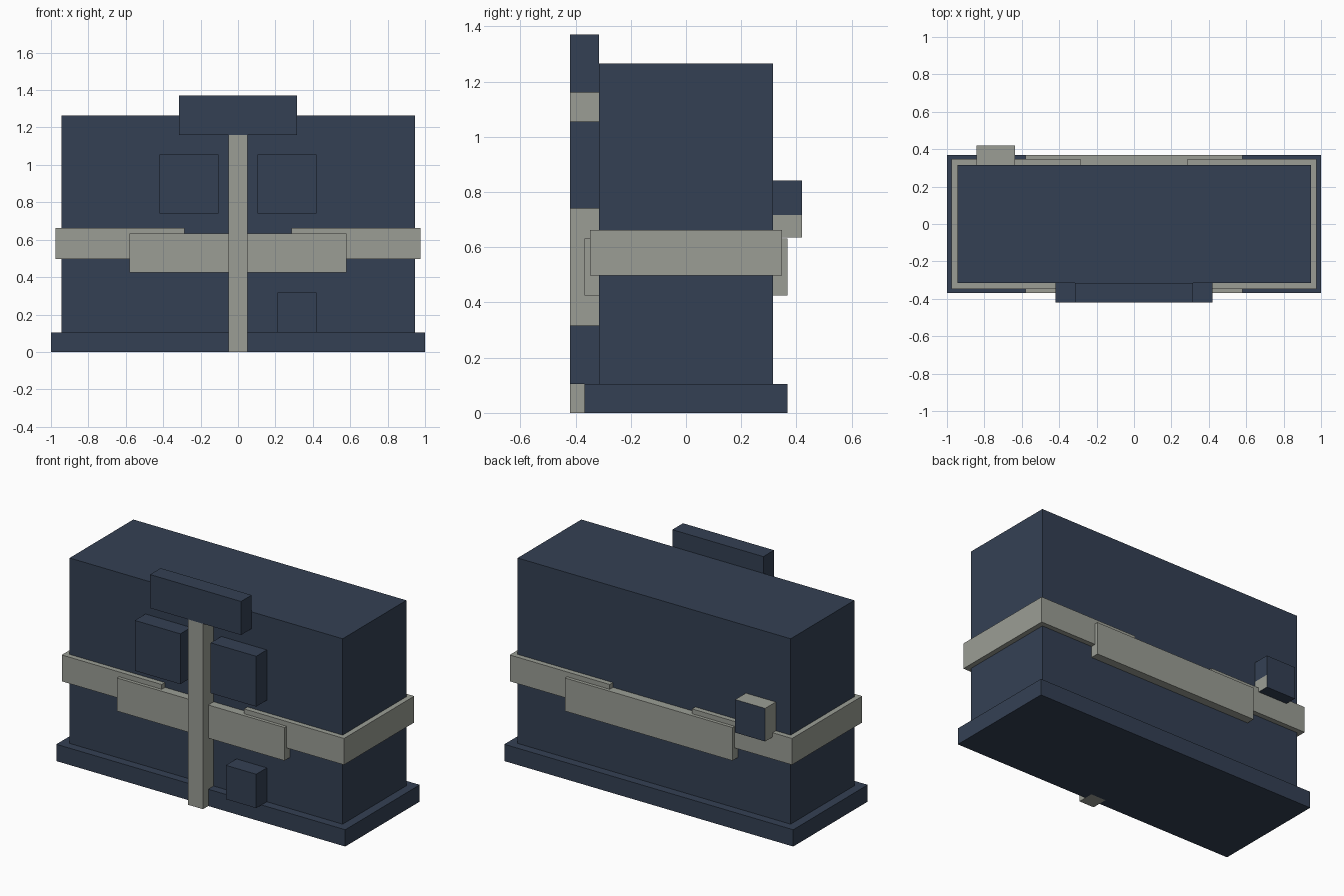
import bpy, bmesh
from mathutils import Vector

cube = bpy.data.objects.get("Cube")
if cube:
    bpy.data.objects.remove(cube, do_unlink=True)


def material(name, rgb):
    mat = bpy.data.materials.new(name)
    mat.use_nodes = True
    mat.diffuse_color = (*rgb, 1)
    mat.node_tree.nodes["Principled BSDF"].inputs["Base Color"].default_value = (*rgb, 1)
    return mat


NAVY = material("dark slate blue", (0.034, 0.051, 0.088))
STONE = material("warm grey", (0.328, 0.341, 0.301))


def finish(name, bm, *mats):
    bmesh.ops.recalc_face_normals(bm, faces=bm.faces)
    mesh = bpy.data.meshes.new(name)
    bm.to_mesh(mesh)
    bm.free()
    for mat in mats:
        mesh.materials.append(mat)
    obj = bpy.data.objects.new(name, mesh)
    bpy.context.collection.objects.link(obj)
    return obj


def box_mesh(low, high):
    low, high = Vector(low), Vector(high)
    bm = bmesh.new()
    bmesh.ops.create_cube(bm, size=1)
    bmesh.ops.scale(bm, vec=high - low, verts=bm.verts)
    bmesh.ops.translate(bm, vec=(low + high) / 2, verts=bm.verts)
    return bm


def box(name, low, high, mat):
    return finish(name, box_mesh(low, high), mat)


def mirror(obj):
    obj.modifiers.new("Mirror", "MIRROR").use_axis[0] = True


WALL, FRONT = 0.315, -0.42   # wall depth, face of the front fittings

# Plinth and main block
box("base", (-1, -0.368, 0), (1, 0.368, 0.105), NAVY)
box("body", (-0.945, -WALL, 0.105), (0.945, WALL, 1.265), NAVY)

# Band wrapping each end of the body, open in the middle
bm = bmesh.new()
outline = [(0.285, -0.347), (0.977, -0.347), (0.977, 0.347), (0.285, 0.347),
           (0.285, 0.31), (0.94, 0.31), (0.94, -0.31), (0.285, -0.31)]
face = bm.faces.new([bm.verts.new((x, y, 0.497)) for x, y in outline])
top = bmesh.ops.extrude_face_region(bm, geom=[face])["geom"]
bmesh.ops.translate(bm, vec=(0, 0, 0.165),
                    verts=[v for v in top if isinstance(v, bmesh.types.BMVert)])
mirror(finish("side_band", bm, STONE))

# Wide plates over the band openings
box("front_plate", (-0.58, -0.368, 0.425), (0.58, -WALL, 0.632), STONE)
box("back_plate", (-0.58, WALL, 0.425), (0.58, 0.368, 0.632), STONE)

# Front fittings
box("front_post", (-0.052, FRONT, 0), (0.052, -WALL, 1.16), STONE)
box("top_sign", (-0.315, FRONT, 1.16), (0.315, -WALL, 1.37), NAVY)
mirror(box("window_block", (0.105, FRONT, 0.74), (0.42, -WALL, 1.055), NAVY))
box("door_block", (0.21, FRONT, 0.105), (0.42, -WALL, 0.317), NAVY)

# Back block: grey top and right side, grey lower strip on the left side
bm = box_mesh((-0.842, WALL, 0.635), (-0.635, 0.42, 0.842))
bmesh.ops.bisect_plane(bm, geom=bm.verts[:] + bm.edges[:] + bm.faces[:],
                       plane_co=(0, 0, 0.716), plane_no=(0, 0, 1))
bm.normal_update()
for f in bm.faces:
    low_strip = f.normal.x > 0.5 and f.calc_center_median().z < 0.716
    f.material_index = int(f.normal.z > 0.5 or f.normal.x < -0.5 or low_strip)
finish("back_block", bm, NAVY, STONE)
